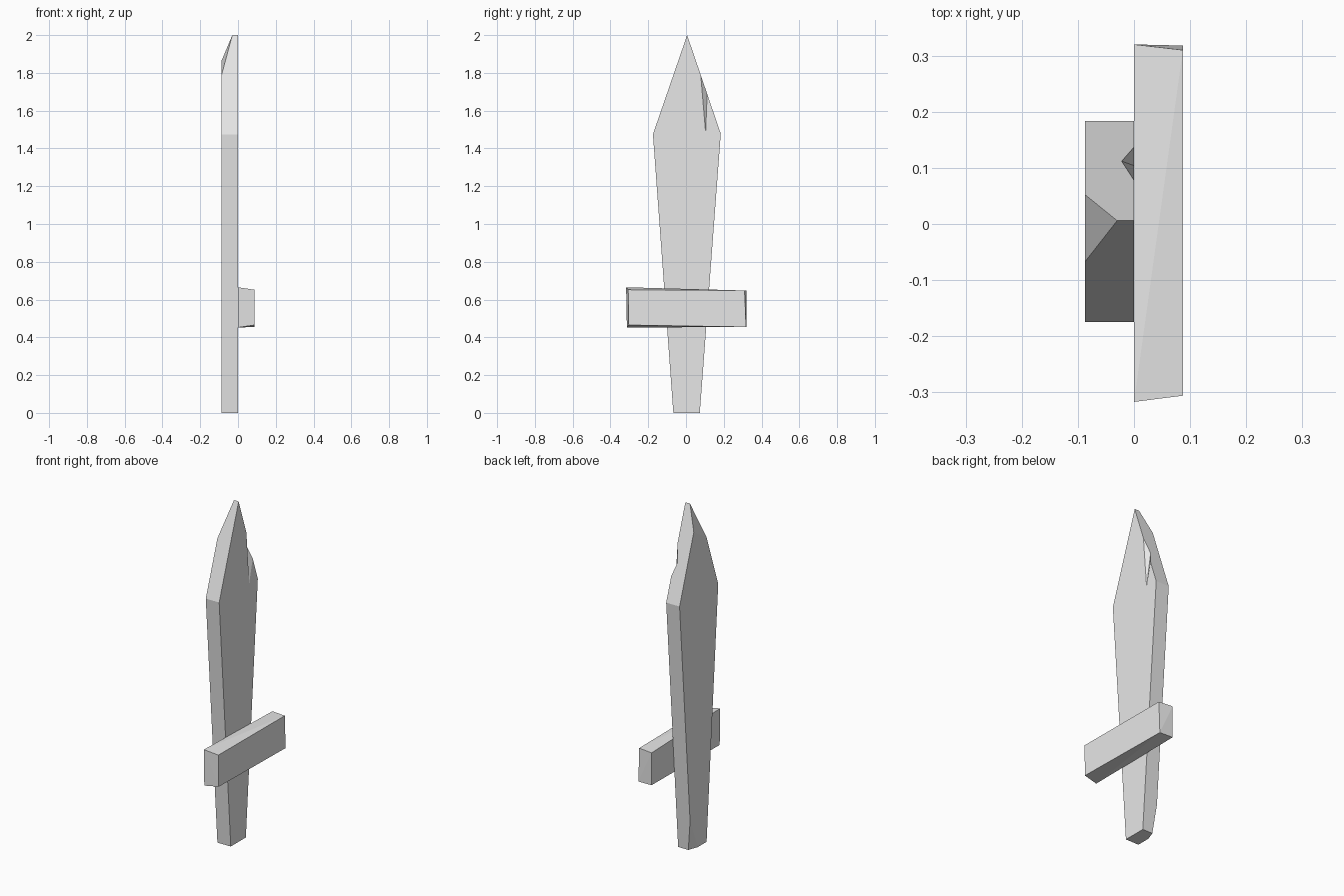
import bpy, bmesh
from mathutils import Vector as V

default = bpy.data.objects.get("Cube")
if default:
    bpy.data.objects.remove(default)

T = 0.087  # thickness of blade and guard

grey = bpy.data.materials.new("stone_grey")
grey.use_nodes = True
grey.diffuse_color = (0.8, 0.8, 0.8, 1)
grey.node_tree.nodes["Principled BSDF"].inputs["Base Color"].default_value = (0.8, 0.8, 0.8, 1)


def finish(bm, name):
    bmesh.ops.recalc_face_normals(bm, faces=bm.faces)
    mesh = bpy.data.meshes.new(name)
    bm.to_mesh(mesh)
    bm.free()
    mesh.materials.append(grey)
    obj = bpy.data.objects.new(name, mesh)
    bpy.context.collection.objects.link(obj)
    return obj


def hull(points, name):
    bm = bmesh.new()
    for p in points:
        bm.verts.new(p)
    bmesh.ops.convex_hull(bm, input=bm.verts[:])
    return finish(bm, name)


def chip(bm, a, b, c, outside):
    """Slice a corner off along the plane a-b-c and cap the cut."""
    a, b, c = V(a), V(b), V(c)
    n = (b - a).cross(c - a).normalized()
    if n.dot(V(outside) - a) < 0:
        n = -n
    cut = bmesh.ops.bisect_plane(bm, geom=bm.verts[:] + bm.edges[:] + bm.faces[:],
                                 plane_co=a, plane_no=n, clear_outer=True)
    edges = [e for e in cut["geom_cut"] if isinstance(e, bmesh.types.BMEdge)]
    bmesh.ops.edgeloop_fill(bm, edges=edges)


# Blade and handle: one flat outline given thickness
outline = [(-0.067, 0), (0.073, 0), (0.184, 1.478), (0.006, 2), (-0.175, 1.475)]
bm = bmesh.new()
face = bm.faces.new([bm.verts.new((0, y, z)) for y, z in outline])
ext = bmesh.ops.extrude_face_region(bm, geom=[face])
bmesh.ops.translate(bm, vec=(-T, 0, 0), verts=[v for v in ext["geom"] if isinstance(v, bmesh.types.BMVert)])
# Chipped tip and chipped handle corner
chip(bm, (-0.03, 0.006, 2), (-T, 0.052, 1.865), (-T, -0.065, 1.79), (-T, 0, 2))
chip(bm, (-0.066, 0.073, 0), (-T, 0.015, 0), (-T, 0.087, 0.18), (-T, 0.073, 0))
blade = finish(bm, "blade")

# Nick in the cutting edge
A, B = V((0, 0.078, 1.79)), V((0, 0.137, 1.616))
C, D = V((0, 0.104, 1.48)), V((-0.022, 0.112, 1.69))
nick = hull([2 * C - D, 2 * D - C, D + 3 * (A - D), D + 3 * (B - D)], "nick_cutter")
nick.hide_render = True
mod = blade.modifiers.new("nick", "BOOLEAN")
mod.operation = "DIFFERENCE"
mod.solver = "EXACT"
mod.object = nick
bpy.context.view_layer.objects.active = blade
bpy.ops.object.modifier_apply(modifier=mod.name)
bpy.data.objects.remove(nick)

# Cross guard: slightly uneven block
hull([(0, -0.317, 0.665), (0, -0.313, 0.452), (0, 0.32, 0.647), (0, 0.32, 0.457),
      (T, -0.306, 0.652), (T, -0.303, 0.465), (T, 0.31, 0.648), (T, 0.318, 0.455)], "cross_guard")
